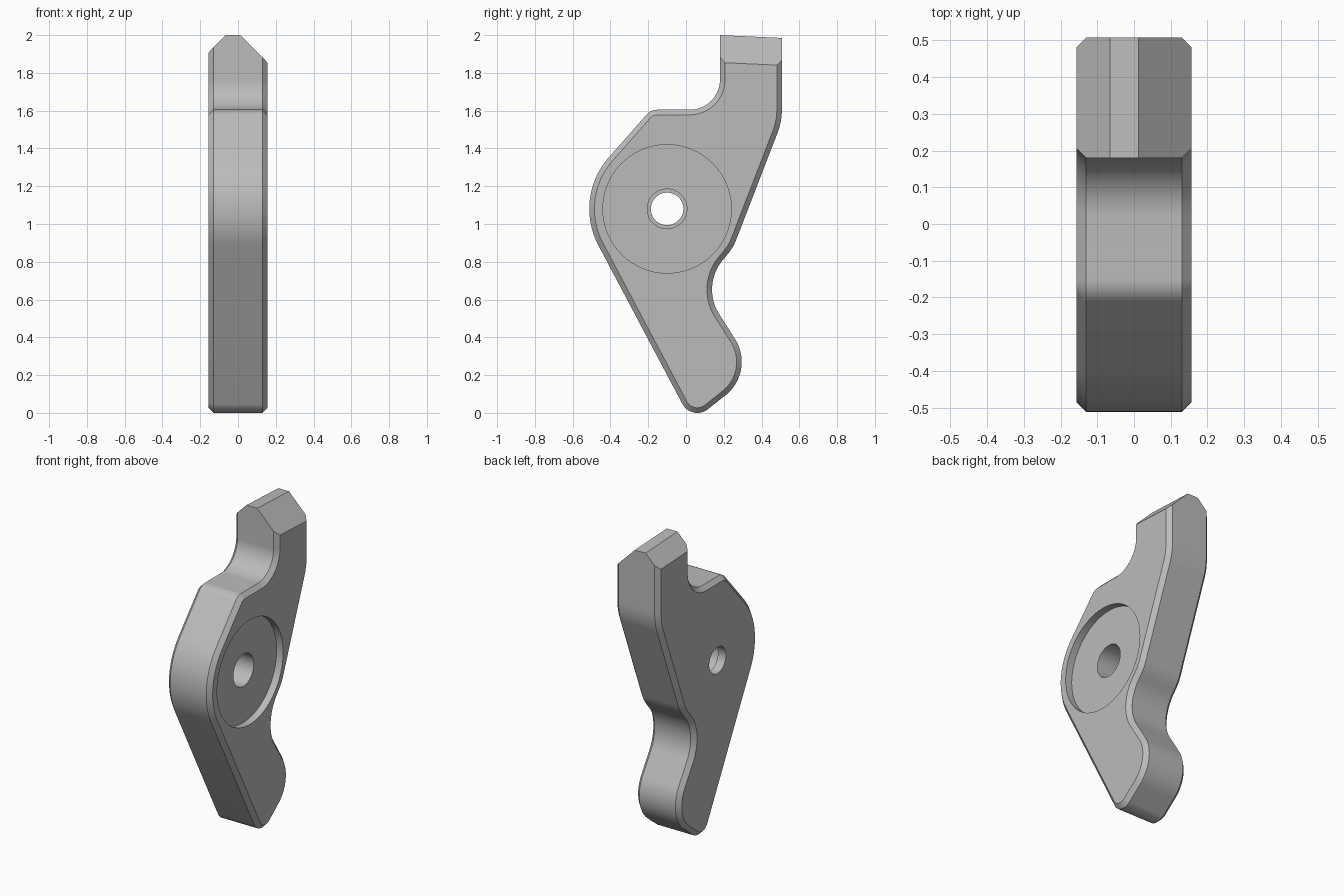
import bpy
import bmesh
from math import cos, sin, radians, pi
from mathutils import Vector

cube = bpy.data.objects.get("Cube")
if cube:
    bpy.data.objects.remove(cube, do_unlink=True)

HALF, CHAMFER = 0.157, 0.027
PIVOT = (-0.10, 1.08)
STEPS = 20

steel = bpy.data.materials.new("plain_grey_metal")
steel.use_nodes = True
grey = (0.5, 0.5, 0.5, 1)
steel.diffuse_color = grey
steel.node_tree.nodes["Principled BSDF"].inputs["Base Color"].default_value = grey

# Outline arcs: centre y, centre z, radius, start and end angle.
# Angles that decrease make a hollow; the straight runs join the arcs.
ARCS = [
    (0.02, 1.765, 0.16, 0, -90),         # notch under the nose
    (-0.15, 1.525, 0.08, 90, 139),       # front shoulder
    (*PIVOT, 0.412, 139, 208.5),         # round hub
    (0.06, 0.09, 0.09, 208.5, 306),      # foot tip
    (0.07, 0.27, 0.225, -54, 30),        # heel
    (0.382, 0.653, 0.244, 210, 137),     # hollow above the heel
    (0.023, 1.009, 0.26, -43, -20.5),    # back of the hub
    (0.148, 1.61, 0.36, -20.5, 0),       # back of the nose
]


def outline(inset):
    pts = [(0.18 + inset, 2.1)]
    for cy, cz, r, a, b in ARCS:
        r += -inset if b > a else inset
        for i in range(STEPS + 1):
            t = radians(a + (b - a) * i / STEPS)
            pts.append((cy + r * cos(t), cz + r * sin(t)))
    pts.append((0.508 - inset, 2.1))
    return pts


def cut(bm, point, normal):
    geom = bm.verts[:] + bm.edges[:] + bm.faces[:]
    res = bmesh.ops.bisect_plane(bm, geom=geom, dist=1e-6, plane_co=point,
                                 plane_no=Vector(normal).normalized(), clear_outer=True)
    edges = [e for e in res["geom_cut"] if isinstance(e, bmesh.types.BMEdge)]
    bmesh.ops.contextual_create(bm, geom=edges)


# Plate with both rims chamfered
bm = bmesh.new()
layers = [(-HALF, CHAMFER), (CHAMFER - HALF, 0), (HALF - CHAMFER, 0), (HALF, CHAMFER)]
rings = [[bm.verts.new((x, y, z)) for y, z in outline(d)] for x, d in layers]
count = len(rings[0])
for low, high in zip(rings, rings[1:]):
    for i in range(count):
        j = (i + 1) % count
        bm.faces.new((low[i], low[j], high[j], high[i]))
bm.faces.new(rings[0][::-1])
bm.faces.new(rings[-1])

# Sloping top edge with a bevel to each side
SLOPE = 0.046
cut(bm, (0, 0.18, 2.0), (0, SLOPE, 1))
cut(bm, (-0.065, 0.18, 2.0), (-1, SLOPE, 1))
cut(bm, (0.012, 0.18, 2.0), (1, SLOPE, 1))
bmesh.ops.recalc_face_normals(bm, faces=bm.faces[:])
mesh = bpy.data.meshes.new("lever_body")
bm.to_mesh(mesh)
bm.free()
body = bpy.data.objects.new("lever_body", mesh)
bpy.context.collection.objects.link(body)
mesh.materials.append(steel)


# Round recess, wide bore and narrow through hole
def drill(name, radius, x0, x1):
    bpy.ops.mesh.primitive_cylinder_add(
        vertices=96, radius=radius, depth=x1 - x0,
        location=((x0 + x1) / 2, *PIVOT), rotation=(0, pi / 2, 0))
    cutter = bpy.context.object
    cutter.name = name
    cutter.hide_render = True
    cutter.data.materials.append(steel)
    bpy.ops.object.select_all(action="DESELECT")
    body.select_set(True)
    bpy.context.view_layer.objects.active = body
    mod = body.modifiers.new(name, "BOOLEAN")
    mod.object = cutter
    mod.operation = "DIFFERENCE"
    mod.solver = "EXACT"
    bpy.ops.object.modifier_apply(modifier=mod.name)
    bpy.data.objects.remove(cutter, do_unlink=True)


drill("recess_cutter", 0.34, HALF - 0.047, 0.3)
drill("bore_cutter", 0.105, -0.1, 0.3)
drill("hole_cutter", 0.086, -0.3, 0.3)

bpy.ops.object.shade_smooth_by_angle(angle=radians(30))
